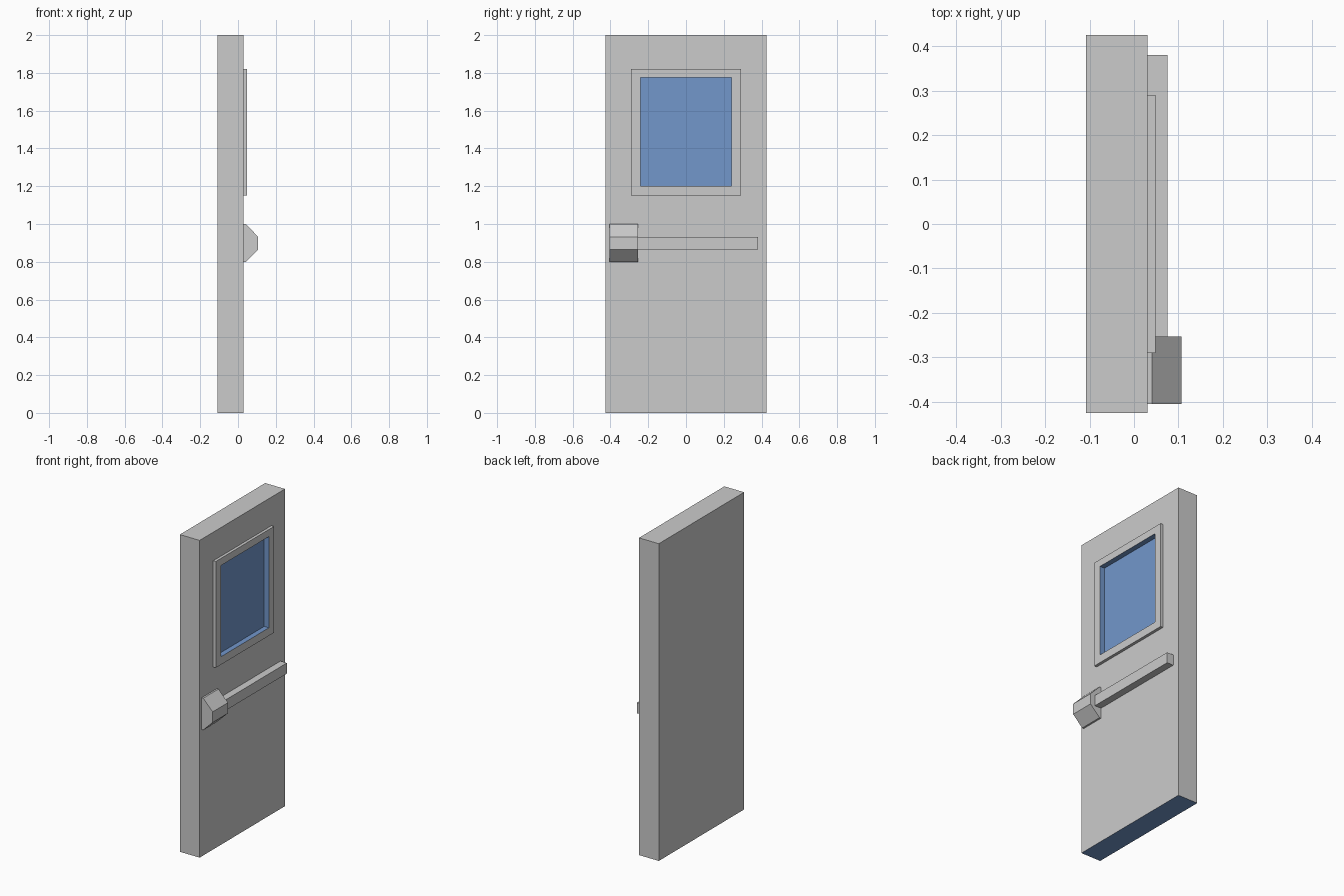
import bpy, bmesh

if "Cube" in bpy.data.objects:
    bpy.data.objects.remove(bpy.data.objects["Cube"])

blue = bpy.data.materials.new("window_blue")
blue.diffuse_color = (0.17, 0.31, 0.6, 1)
blue.use_nodes = True
blue.node_tree.nodes["Principled BSDF"].inputs["Base Color"].default_value = blue.diffuse_color
grey = bpy.data.materials.new("door_grey")
grey.diffuse_color = (0.8, 0.8, 0.8, 1)
grey.use_nodes = True
grey.node_tree.nodes["Principled BSDF"].inputs["Base Color"].default_value = grey.diffuse_color

SLAB = (-0.425, 0.425, 0.0, 2.0)       # y0, y1, z0, z1
FRAME = (-0.29, 0.29, 1.15, 1.82)
OPENING = (-0.24, 0.24, 1.2, 1.775)


def make_object(name, bm):
    bmesh.ops.recalc_face_normals(bm, faces=bm.faces[:])
    mesh = bpy.data.meshes.new(name)
    bm.to_mesh(mesh)
    bm.free()
    for mat in (grey, blue):
        mesh.materials.append(mat)
    obj = bpy.data.objects.new(name, mesh)
    bpy.context.collection.objects.link(obj)
    return obj


def loft(name, rings, closed=False, blue_rings=()):
    """Skin rectangles (x, rect) one to the next; cap the ends or join them up."""
    bm = bmesh.new()
    loops = []
    for x, (y0, y1, z0, z1) in rings:
        loops.append([bm.verts.new((x, y, z))
                      for y, z in ((y0, z0), (y1, z0), (y1, z1), (y0, z1))])
    count = len(loops)
    for i in range(count if closed else count - 1):
        a, b = loops[i], loops[(i + 1) % count]
        for j in range(4):
            k = (j + 1) % 4
            f = bm.faces.new((a[j], a[k], b[k], b[j]))
            f.material_index = int(i in blue_rings)
    if not closed:
        bm.faces.new(loops[0])
        bm.faces.new(loops[-1]).material_index = int(count - 1 in blue_rings)
    return make_object(name, bm)


def prism(name, profile, y0, y1):
    """Extrude an x-z profile along y."""
    bm = bmesh.new()
    face = bm.faces.new([bm.verts.new((x, y0, z)) for x, z in profile])
    ext = bmesh.ops.extrude_face_region(bm, geom=[face])["geom"]
    bmesh.ops.translate(bm, vec=(0, y1 - y0, 0),
                        verts=[v for v in ext if isinstance(v, bmesh.types.BMVert)])
    return make_object(name, bm)


# Door slab with a shallow blue window recess and a blue underside
door = loft("door_slab", [(-0.108, SLAB), (0.03, SLAB), (0.03, OPENING), (0.015, OPENING)],
            blue_rings=(2, 3))
for p in door.data.polygons:
    if p.normal.z < -0.9 and p.center.z < 0.01:
        p.material_index = 1

# Raised window frame, blue on its inner reveal
loft("window_frame", [(0.03, FRAME), (0.048, FRAME), (0.048, OPENING), (0.03, OPENING)],
     closed=True, blue_rings=(2,))

# Push bar and its chamfered latch housing
prism("push_bar", [(0.03, 0.865), (0.075, 0.865), (0.075, 0.932), (0.03, 0.932)], -0.26, 0.38)
prism("latch_housing", [(0.03, 0.8), (0.041, 0.8), (0.107, 0.865),
                        (0.107, 0.932), (0.041, 1.0), (0.03, 1.0)], -0.405, -0.253)
